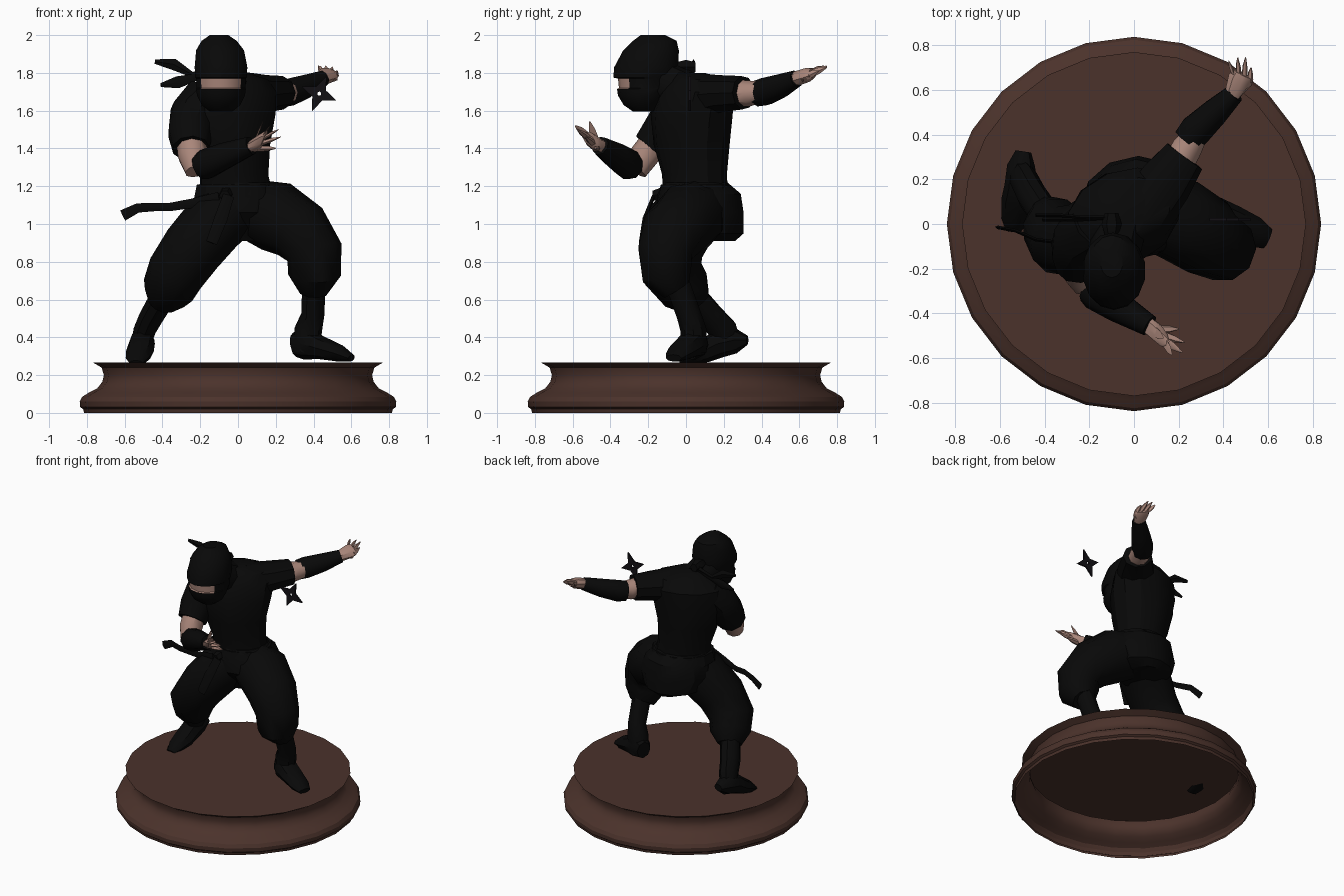
import bpy, bmesh, math
from mathutils import Vector

def material(name, r, g, b):
    m = bpy.data.materials.new(name)
    m.diffuse_color = (r, g, b, 1)
    return m

BLACK = material("black cloth", 0.0025, 0.0025, 0.0025)
SKIN = material("skin", 0.40, 0.24, 0.195)
WOOD = material("brown wood", 0.07, 0.032, 0.024)
STEEL = material("dark steel", 0.006, 0.005, 0.007)

def finish(name, bm, mats, angle=30):
    bmesh.ops.recalc_face_normals(bm, faces=bm.faces)
    me = bpy.data.meshes.new(name)
    bm.to_mesh(me)
    bm.free()
    ob = bpy.data.objects.new(name, me)
    bpy.context.collection.objects.link(ob)
    for m in mats:
        me.materials.append(m)
    bpy.ops.object.select_all(action='DESELECT')
    ob.select_set(True)
    bpy.context.view_layer.objects.active = ob
    bpy.ops.object.shade_smooth_by_angle(angle=math.radians(angle))
    return ob

def add_rings(bm, frames, sides, caps=(True, True), phase=0.0):
    """frames: (centre, u, v) with u, v as scaled half axes"""
    rings = []
    for c, u, v in frames:
        a = [phase + 2 * math.pi * i / sides for i in range(sides)]
        rings.append([bm.verts.new(c + u * math.cos(t) + v * math.sin(t)) for t in a])
    for p, q in zip(rings, rings[1:]):
        for i in range(sides):
            j = (i + 1) % sides
            bm.faces.new((p[i], p[j], q[j], q[i]))
    if caps[0]:
        bm.faces.new(rings[0][::-1])
    if caps[1]:
        bm.faces.new(rings[-1])

def limb_frames(pts, ref):
    """rings square to the path; pts: (x, y, z, half width, half height)"""
    cs = [Vector(p[:3]) for p in pts]
    out = []
    for i, p in enumerate(pts):
        t = (cs[min(i + 1, len(cs) - 1)] - cs[max(i - 1, 0)]).normalized()
        u = t.cross(Vector(ref)).normalized()
        out.append((cs[i], u * p[3], u.cross(t) * p[-1]))
    return out

def limb(name, pts, mat=BLACK, sides=9, ref=(0, 0, 1)):
    bm = bmesh.new()
    add_rings(bm, limb_frames(pts, ref), sides)
    return finish(name, bm, [mat], 40)

def stack(name, rings, mats, sides, turn=0.0, caps=(True, True), rule=None, phase=0.0):
    """level rings; rings: (x, y, z, rx, ry)"""
    a = math.radians(turn)
    u, v = Vector((math.cos(a), math.sin(a), 0)), Vector((-math.sin(a), math.cos(a), 0))
    bm = bmesh.new()
    add_rings(bm, [(Vector(r[:3]), u * r[3], v * r[4]) for r in rings], sides, caps, phase)
    if rule:
        for f in bm.faces:
            f.material_index = rule(f.calc_center_median())
    return finish(name, bm, mats)

# display base, hollow underneath
profile = [(.815, 0), (.82, .02), (.835, .03), (.838, .06), (.825, .085), (.79, .107),
           (.745, .13), (.718, .165), (.71, .2), (.722, .24), (.77, .268)]
stack("base", [(0, 0, z, r, r) for r, z in profile], [WOOD], 24, caps=(False, True))

# torso, belt, hips
stack("torso", [(-.01, .05, 1.16, .2, .17), (-.02, .045, 1.26, .185, .17),
                (-.04, .03, 1.42, .215, .2), (-.05, .03, 1.58, .26, .21),
                (-.045, .05, 1.7, .265, .19), (-.02, .06, 1.765, .19, .14),
                (-.04, .02, 1.8, .09, .08)], [BLACK], 12, turn=22)
stack("belt", [(-.005, .05, 1.14, .235, .205), (-.01, .05, 1.21, .215, .185)], [BLACK], 12, turn=15)
stack("hips", [(.03, .1, .91, .12, .16), (.02, .115, .95, .21, .19), (.02, .075, 1.06, .26, .23),
               (.01, .07, 1.16, .23, .22), (-.01, .05, 1.22, .19, .17)], [BLACK], 12)
limb("neck", [(-.06, -.02, 1.7, .12), (-.09, -.15, 1.76, .12)])

# hooded head with a narrow opening for the eyes
stack("head", [(-.09, -.22, 1.595, .06, .06), (-.09, -.23, 1.63, .105, .1),
               (-.09, -.225, 1.68, .13, .135), (-.09, -.215, 1.715, .135, .15),
               (-.09, -.205, 1.72, .133, .15), (-.09, -.205, 1.77, .135, .155),
               (-.09, -.215, 1.775, .14, .17), (-.09, -.21, 1.83, .143, .17),
               (-.095, -.185, 1.92, .13, .147), (-.1, -.165, 1.97, .095, .115),
               (-.1, -.175, 2.0, .05, .065)], [BLACK, SKIN], 14, phase=math.pi / 14,
      rule=lambda c: int(1.717 < c.z < 1.772 and c.y < -.29))

# headband knot and tails
limb("headband_knot", [(-.1, -.05, 1.83, .03), (-.1, .0, 1.83, .045), (-.1, .05, 1.83, .03)], sides=6)
limb("headband_tail_upper", [(-.1, .03, 1.83, .008, .02), (-.24, .03, 1.79, .008, .015),
                             (-.34, .04, 1.845, .008, .03), (-.44, .04, 1.86, .008, .012)], sides=4)
limb("headband_tail_lower", [(-.1, .03, 1.82, .008, .02), (-.23, .02, 1.775, .008, .02),
                             (-.32, .02, 1.75, .008, .032), (-.41, .02, 1.735, .008, .01)], sides=4)

# sash ends
limb("sash_knot", [(-.06, -.12, 1.16, .04), (-.07, -.17, 1.15, .03)], sides=6)
limb("sash_side_tail", [(-.1, -.15, 1.14, .008, .03), (-.24, -.12, 1.11, .008, .025),
                        (-.36, -.08, 1.09, .008, .022), (-.44, -.07, 1.09, .008, .022),
                        (-.53, -.03, 1.085, .008, .025), (-.61, -.015, 1.045, .008, .03)], sides=4)
limb("sash_front_tail", [(-.05, -.17, 1.15, .03, .01), (-.09, -.22, 1.03, .035, .01),
                         (-.14, -.24, .9, .03, .01)], sides=4, ref=(0, 1, 0))

# baggy trousers
limb("trouser_right", [(.06, .06, 1.08, .16, .17), (.2, .02, 1.04, .19, .19), (.33, -.06, .96, .17, .18),
                       (.405, -.11, .85, .15, .15), (.405, -.1, .73, .14, .14),
                       (.4, -.05, .65, .085, .08)], ref=(0, 1, 0), sides=10)
limb("trouser_left", [(-.02, .04, 1.1, .17, .17), (-.13, -.03, 1.0, .17, .19), (-.24, -.075, .87, .165, .17),
                      (-.33, -.07, .74, .155, .16), (-.37, .0, .65, .14, .14),
                      (-.4, .05, .585, .08, .09)], ref=(0, 1, 0), sides=10)

# shins and boots
limb("shin_right", [(.4, -.05, .7, .065), (.395, .015, .52, .062, .066), (.37, .04, .44, .075, .07),
                    (.365, .04, .32, .07, .07)], ref=(0, 1, 0))
limb("boot_right", [(.3, .075, .36, .05, .065), (.355, .045, .37, .08, .088), (.44, .005, .345, .08, .062),
                    (.54, -.04, .315, .072, .045), (.6, -.065, .29, .045, .02)], sides=8)
limb("shin_left", [(-.39, .03, .63, .07), (-.46, .13, .51, .065, .075), (-.495, .2, .44, .06, .075),
                   (-.51, .22, .38, .055, .07)], ref=(0, 1, 0))
limb("boot_left", [(-.495, .325, .385, .035, .025), (-.505, .26, .385, .063, .07), (-.51, .17, .365, .07, .075),
                   (-.52, .1, .325, .075, .06), (-.535, .02, .29, .06, .04), (-.54, -.03, .265, .035, .015)],
     sides=8)

# sleeves, bare arms and forearm guards
limb("sleeve_right", [(.04, .05, 1.675, .13), (.14, .19, 1.69, .125, .1), (.225, .305, 1.695, .1, .09)])
limb("arm_right", [(.19, .26, 1.695, .072), (.235, .34, 1.69, .07), (.28, .41, 1.7, .055)], SKIN)
limb("guard_right", [(.24, .375, 1.69, .07), (.275, .42, 1.7, .075), (.36, .5, 1.73, .064),
                     (.45, .585, 1.77, .045)])
limb("sleeve_left", [(-.17, .0, 1.66, .13), (-.24, -.06, 1.58, .125), (-.255, -.12, 1.48, .12),
                     (-.25, -.19, 1.4, .1)], ref=(0, 1, 0))
limb("arm_left", [(-.25, -.15, 1.45, .08), (-.24, -.22, 1.36, .08), (-.22, -.265, 1.28, .062)],
     SKIN, ref=(1, 0, 0))
limb("guard_left", [(-.205, -.285, 1.3, .068), (-.17, -.305, 1.315, .082), (-.07, -.37, 1.36, .072),
                    (.07, -.455, 1.415, .05)])

# open hands: palm plus pointed fingers
def hand(name, wrist, palm, across, tips, thumb):
    w, p, a = Vector(wrist), Vector(palm), Vector(across)
    bm = bmesh.new()
    end = p + (p - w) * .35
    thick = a.cross(p - w).normalized()
    add_rings(bm, [(w, a * .65, thick * .04), (p, a * 1.1, thick * .038), (end, a, thick * .026)], 8)
    for i, tip in enumerate(tips):
        root = end + a * (-.8 + 1.6 * i / 3) - (p - w) * .2
        tip = Vector(tip)
        mid = root.lerp(tip, .55)
        add_rings(bm, [(root, a * .28, thick * .02), (mid, a * .25, thick * .018),
                       (tip, a * .05, thick * .004)], 5)
    root, tip = w.lerp(p, .5), Vector(thumb)
    add_rings(bm, [(root, a * .45, thick * .026), (root.lerp(tip, .6), a * .3, thick * .02),
                   (tip, a * .06, thick * .005)], 5)
    finish(name, bm, [SKIN], 40)

hand("hand_right", (.435, .57, 1.765), (.475, .645, 1.79), (.046, -.022, -.014),
     [(.425, .73, 1.835), (.465, .745, 1.835), (.5, .745, 1.83), (.525, .7, 1.81)], (.525, .62, 1.765))
hand("hand_left", (.05, -.445, 1.41), (.115, -.495, 1.435), (.018, -.038, .048),
     [(.2, -.47, 1.4), (.225, -.53, 1.46), (.215, -.575, 1.5), (.17, -.585, 1.52)], (.13, -.51, 1.54))

# four-pointed throwing star with a hole
bm = bmesh.new()
cx, cy, cz = .43, .02, 1.69
layers = []
for y in (cy - .006, cy + .006):
    outer, inner = [], []
    for i in range(8):
        t = math.radians(-22 + 45 * i)
        for ring, r in ((outer, .04 if i % 2 else .1), (inner, .011)):
            ring.append(bm.verts.new((cx + r * math.cos(t), y, cz + r * math.sin(t))))
    layers.append((outer, inner))
(o1, i1), (o2, i2) = layers
for i in range(8):
    j = (i + 1) % 8
    for a, b in ((o1, i1), (i1, i2), (i2, o2), (o2, o1)):
        bm.faces.new((a[i], a[j], b[j], b[i]))
finish("throwing_star", bm, [STEEL])
